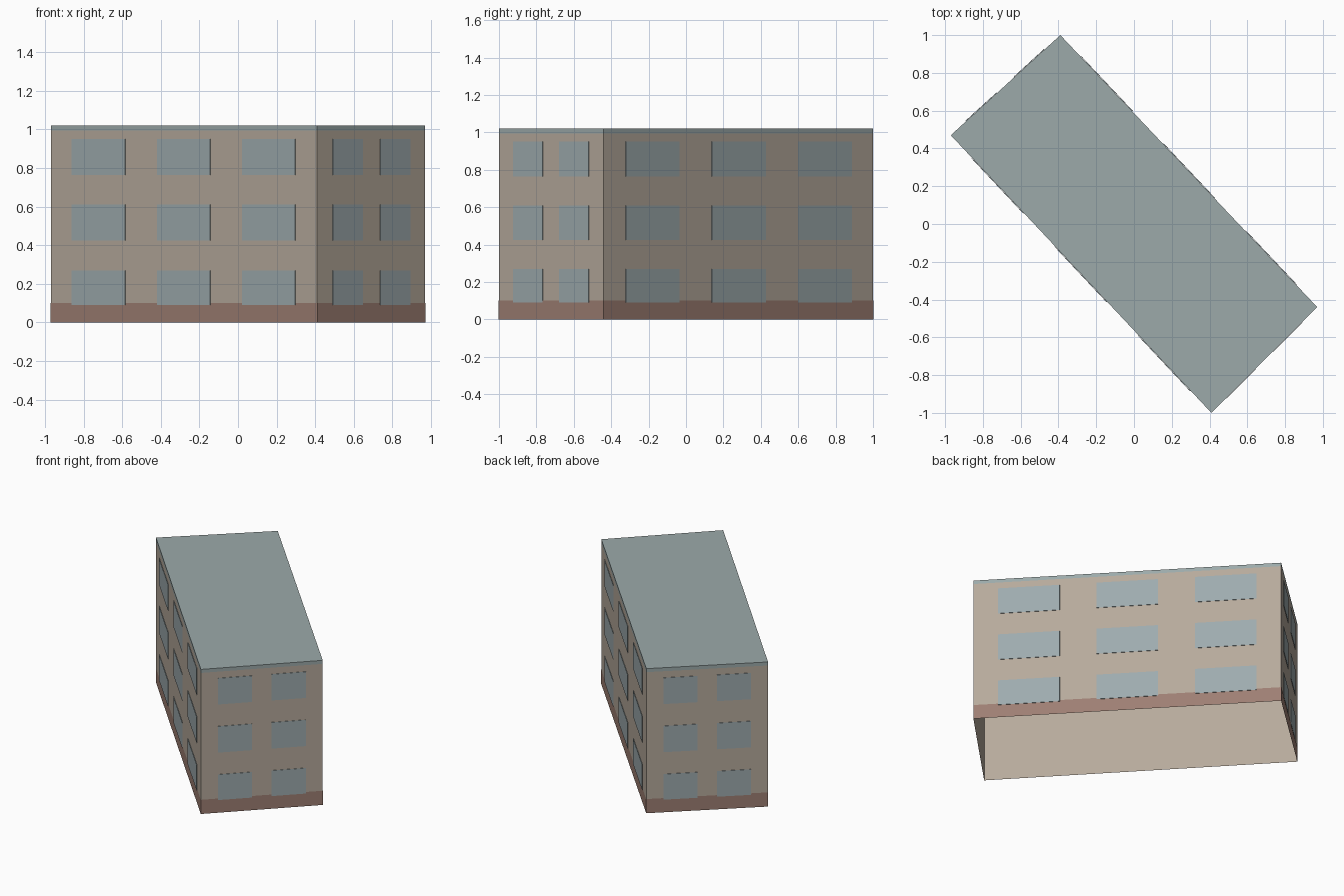
import bpy
import bmesh
from mathutils import Vector

cube = bpy.data.objects.get("Cube")
if cube:
    bpy.data.objects.remove(cube, do_unlink=True)

# Footprint corners, counter-clockwise from above
CORNERS = [Vector(c) for c in ((-0.97, 0.47, 0), (0.41, -1, 0), (0.97, -0.44, 0), (-0.39, 1, 0))]
HEIGHT = 1.02
EAVES = 0.995
BASE_TOP = 0.1


def material(name, rgb):
    """Flat material from 8-bit sRGB values, converted to linear."""
    linear = [((v / 255 + 0.055) / 1.055) ** 2.4 for v in rgb] + [1]
    mat = bpy.data.materials.new(name)
    mat.use_nodes = True
    mat.diffuse_color = linear
    mat.node_tree.nodes["Principled BSDF"].inputs["Base Color"].default_value = linear
    return mat


wall_mat = material("beige render", (182, 170, 156))
window_mat = material("blue grey glass", (158, 171, 174))
base_mat = material("brown plinth", (158, 127, 115))
roof_mat = material("grey green roof", (156, 170, 170))


def finish(bm, name, mat):
    mesh = bpy.data.meshes.new(name)
    bm.to_mesh(mesh)
    bm.free()
    mesh.materials.append(mat)
    obj = bpy.data.objects.new(name, mesh)
    bpy.context.collection.objects.link(obj)
    return obj


def prism(name, mat, low, high, scale=1, top=False, bottom=False):
    """Upright shell on the footprint with optional caps."""
    bm = bmesh.new()
    rings = [[bm.verts.new(c * scale + Vector((0, 0, z))) for c in CORNERS] for z in (low, high)]
    for i in range(len(CORNERS)):
        j = (i + 1) % len(CORNERS)
        bm.faces.new((rings[0][i], rings[0][j], rings[1][j], rings[1][i]))
    if top:
        bm.faces.new(rings[1])
    if bottom:
        bm.faces.new(rings[0][::-1])
    return finish(bm, name, mat)


# Walls are open underneath, the roof slab closes them on top
prism("walls", wall_mat, 0, EAVES)
prism("roof", roof_mat, EAVES, HEIGHT, top=True, bottom=True)
prism("plinth", base_mat, 0, BASE_TOP, scale=1.002)

# Window positions along each wall, as fractions of its length
LONG = ((0.08, 0.28), (0.4, 0.6), (0.72, 0.92))
SHORT = ((0.14, 0.42), (0.58, 0.86))
FLOORS = ((0.09, 0.27), (0.425, 0.61), (0.765, 0.95))
SIDES = (("front_long", LONG), ("front_short", SHORT), ("back_long", LONG), ("back_short", SHORT))

# Thin window plates on all four walls
for i, (side, spans) in enumerate(SIDES):
    start, end = CORNERS[i], CORNERS[(i + 1) % len(CORNERS)]
    along = end - start
    outward = along.cross(Vector((0, 0, 1))).normalized()
    bm = bmesh.new()
    for low, high in FLOORS:
        for a, b in spans:
            corners = [start + along * t + Vector((0, 0, z))
                       for t, z in ((a, low), (b, low), (b, high), (a, high))]
            face = bm.faces.new([bm.verts.new(p + outward * 0.001) for p in corners])
            rim = bmesh.ops.extrude_face_region(bm, geom=[face])
            moved = [v for v in rim["geom"] if isinstance(v, bmesh.types.BMVert)]
            bmesh.ops.translate(bm, verts=moved, vec=outward * 0.003)
            bm.faces.remove(face)
    bmesh.ops.recalc_face_normals(bm, faces=bm.faces[:])
    # Open-backed plates: make the glass look away from the wall
    flipped = [f for f in bm.faces if abs(f.normal.dot(outward)) > 0.9 and f.normal.dot(outward) < 0]
    if flipped:
        bmesh.ops.reverse_faces(bm, faces=bm.faces[:])
    finish(bm, side + "_windows", window_mat)
